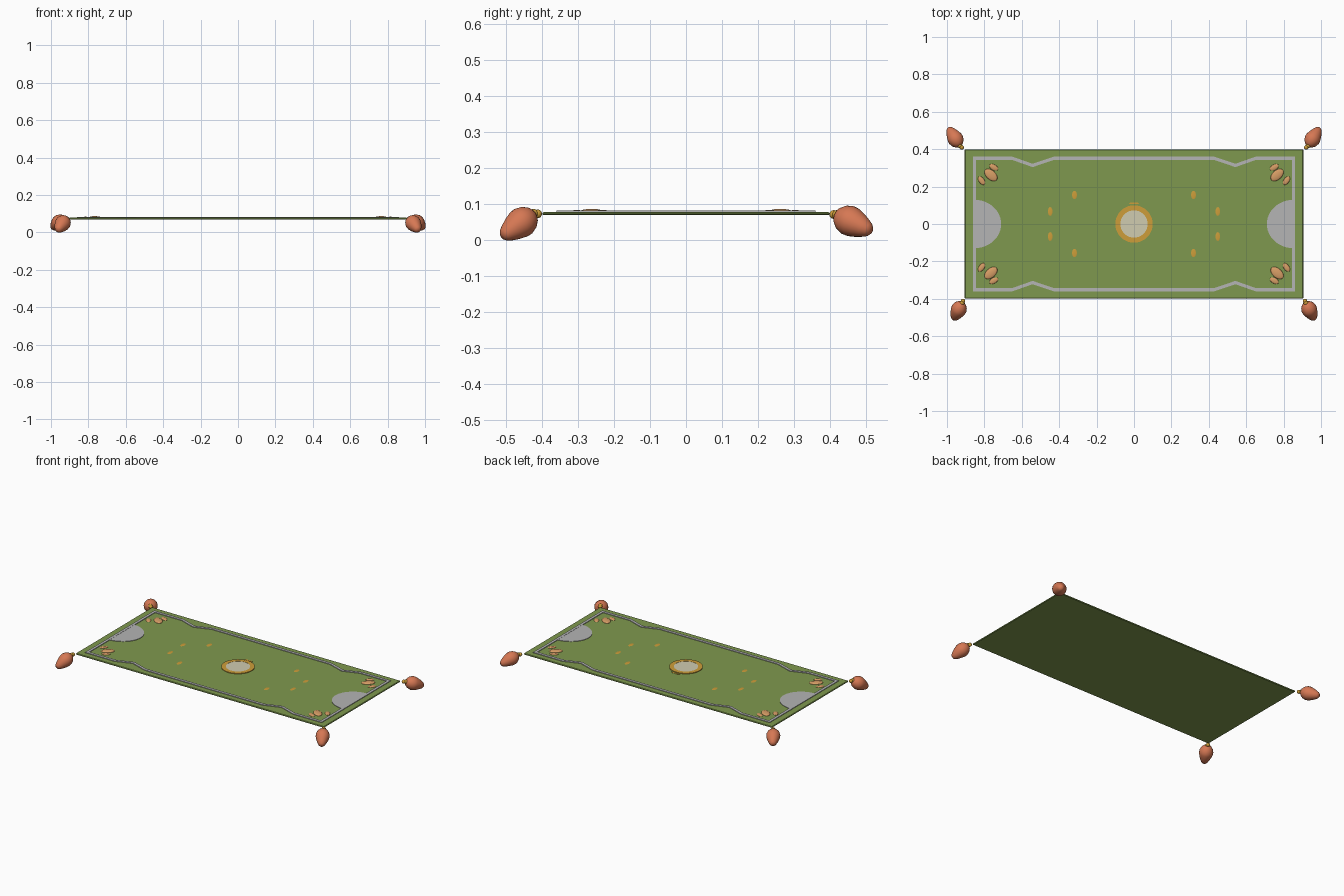
import bpy, bmesh, math
from mathutils import Vector

if "Cube" in bpy.data.objects:
    bpy.data.objects.remove(bpy.data.objects["Cube"])

def mat(name, r, g, b):
    lin = [((c / 255 + 0.055) / 1.055) ** 2.4 for c in (r, g, b)]
    m = bpy.data.materials.new(name)
    m.diffuse_color = (*lin, 1)
    m.use_nodes = True
    m.node_tree.nodes["Principled BSDF"].inputs["Base Color"].default_value = m.diffuse_color
    return m

GREEN = mat("carpet green", 127, 153, 78)
GREY = mat("border grey", 181, 181, 181)
GOLD = mat("gold", 206, 158, 58)
CREAM = mat("cream", 208, 204, 176)
TAN = mat("flower tan", 216, 158, 102)
ORANGE = mat("tassel orange", 214, 120, 84)

def finish(bm, name, material, smooth=False):
    bmesh.ops.recalc_face_normals(bm, faces=bm.faces[:])
    me = bpy.data.meshes.new(name)
    bm.to_mesh(me)
    bm.free()
    me.materials.append(material)
    if smooth:
        me.shade_smooth()
    ob = bpy.data.objects.new(name, me)
    bpy.context.collection.objects.link(ob)
    return ob

def plate(name, outline, z0, z1, material):
    """Solid plate from a 2D outline."""
    bm = bmesh.new()
    f = bm.faces.new([bm.verts.new((x, y, z0)) for x, y in outline])
    r = bmesh.ops.extrude_face_region(bm, geom=[f])
    top = [v for v in r["geom"] if isinstance(v, bmesh.types.BMVert)]
    bmesh.ops.translate(bm, verts=top, vec=(0, 0, z1 - z0))
    return finish(bm, name, material)

def frame(name, outer, inner, z0, z1, material):
    """Closed strip between two outlines with equal point counts."""
    bm = bmesh.new()
    rings = [[bm.verts.new((x, y, z)) for x, y in pts]
             for pts, z in ((outer, z0), (outer, z1), (inner, z1), (inner, z0))]
    n = len(outer)
    for k in range(4):
        a, b = rings[k], rings[(k + 1) % 4]
        for i in range(n):
            j = (i + 1) % n
            bm.faces.new((a[i], a[j], b[j], b[i]))
    return finish(bm, name, material)

def blob(name, loc, radii, angle, material):
    """Flattened ellipsoid resting on the carpet."""
    bm = bmesh.new()
    bmesh.ops.create_uvsphere(bm, u_segments=20, v_segments=12, radius=1)
    ob = finish(bm, name, material, True)
    ob.location, ob.scale = loc, radii
    ob.rotation_euler.z = angle
    return ob

def circle(r, n=48, cx=0):
    return [(cx + r * math.cos(2 * math.pi * i / n), r * math.sin(2 * math.pi * i / n))
            for i in range(n)]

def lathe(name, profile, start, end, material, n=20):
    """Revolve (radius, fraction along axis) points about start-end."""
    bm = bmesh.new()
    s, e = Vector(start), Vector(end)
    q = (e - s).to_track_quat("Z", "Y")
    rings = []
    for r, t in profile:
        c = s.lerp(e, t)
        rings.append([bm.verts.new(c + q @ Vector((r * math.cos(a), r * math.sin(a), 0)))
                      for a in (2 * math.pi * i / n for i in range(n))])
    for a, b in zip(rings, rings[1:]):
        for i in range(n):
            j = (i + 1) % n
            bm.faces.new((a[i], a[j], b[j], b[i]))
    bm.faces.new(rings[0])
    bm.faces.new(rings[-1])
    return finish(bm, name, material, True)

# carpet slab with a sloped rim
carpet = plate("carpet", [(-.905, -.398), (.905, -.398), (.905, .398), (-.905, .398)],
               .069, .078, GREEN)
bev = carpet.modifiers.new("bevel", "BEVEL")
bev.width, bev.segments = .003, 1

# grey border line with a notch near each end
def border(d):
    q = [(.862 - d, .36 - d), (.65, .36 - d), (.542, .322 - d), (.43, .36 - d)]
    top = q + [(-x, y) for x, y in reversed(q)]
    return top + [(x, -y) for x, y in reversed(top)]

frame("border_line", border(0), border(.018), .075, .082, GREY)

# half discs at both ends
for s in (-1, 1):
    pts = [(s * (.855 - .145 * math.sin(math.pi * i / 24)), .13 * math.cos(math.pi * i / 24))
           for i in range(25)]
    plate("end_half_disc", pts, .075, .081, GREY)

# centre medallion
frame("medallion_ring", circle(.1), circle(.073), .075, .082, GOLD)
plate("medallion_centre", circle(.075), .075, .081, CREAM)
plate("medallion_tab", [(-.03, .106), (.03, .106), (.02, .115), (-.02, .115)], .075, .0795, GOLD)

for sx in (-1, 1):
    for sy in (-1, 1):
        # corner flowers: one petal towards the corner, two beside it
        ang = sx * sy * math.radians(42)
        blob("flower_petal", (sx * .765, sy * .262, .078), (.041, .025, .0085), ang, TAN)
        blob("flower_side_petal", (sx * .75, sy * .303, .078), (.026, .015, .0055), ang * .7, TAN)
        blob("flower_side_petal", (sx * .815, sy * .232, .078), (.026, .015, .0055), ang * 1.3, TAN)
        # faint gold flecks
        blob("gold_fleck", (sx * .318, sy * .155, .077), (.015, .026, .002), 0, GOLD)
        blob("gold_fleck", (sx * .448, sy * .067, .077), (.014, .027, .002), 0, GOLD)

        # corner tassels with two beads
        if sy < 0:
            a, b = (sx * .919, -.423, .073), (sx * .964, -.508, .011)
        else:
            a, b = (sx * .932, .419, .070), (sx * .990, .511, .026)
        prof = [(.008, -.03), (.024, .05), (.036, .18), (.042, .34), (.041, .48),
                (.035, .65), (.027, .82), (.019, .95), (.010, 1.02)]
        lathe("tassel", prof, a, b, ORANGE)
        c = Vector((sx * .908, sy * .398, .072))
        for t, r in ((.55, .012), (1, .013)):
            blob("tassel_bead", c.lerp(Vector(a), t), (r, r, r), 0, GOLD)
